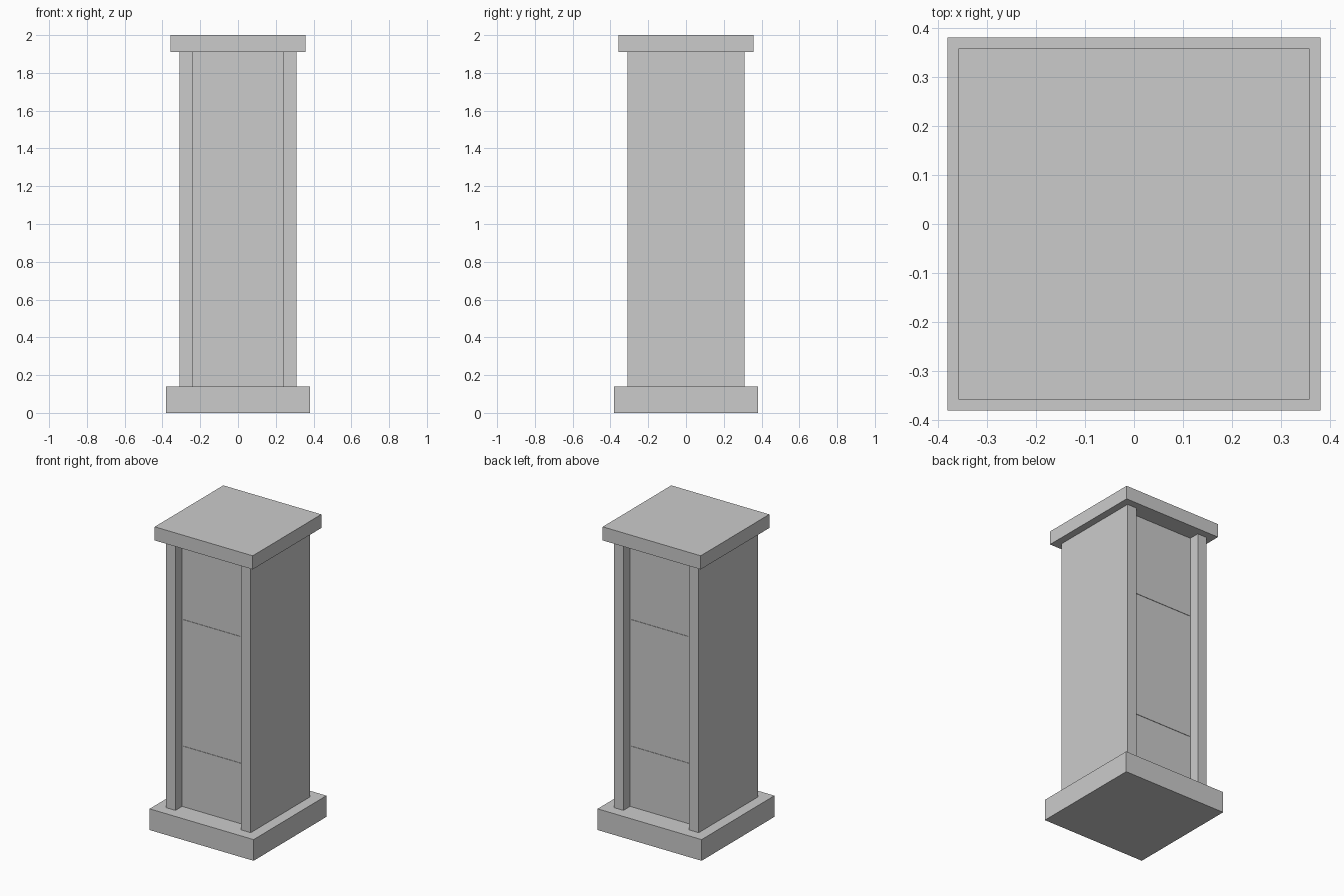
import bpy

if "Cube" in bpy.data.objects:
    bpy.data.objects.remove(bpy.data.objects["Cube"])


def box(name, x, y, z):
    """Box from (min, max) ranges on each axis."""
    bpy.ops.mesh.primitive_cube_add(
        size=1, location=[(a + b) / 2 for a, b in (x, y, z)])
    obj = bpy.context.object
    obj.name = name
    obj.scale = [b - a for a, b in (x, y, z)]
    bpy.ops.object.transform_apply(location=False, rotation=False, scale=True)
    return obj


BASE_TOP, CAP_BOTTOM = 0.14, 1.91
SIDE, INNER = 0.31, 0.24

# Plinth and cap slabs
box("base", (-0.38, 0.38), (-0.38, 0.38), (0, BASE_TOP))
box("cap", (-0.358, 0.358), (-0.358, 0.358), (CAP_BOTTOM, 2.0))

# Full-depth side walls
for name, s in (("left_wall", -1), ("right_wall", 1)):
    box(name, sorted((s * INNER, s * SIDE)), (-SIDE, SIDE), (BASE_TOP, CAP_BOTTOM))

# Recessed core between the walls
box("recessed_core", (-INNER, INNER), (-INNER, INNER), (BASE_TOP, CAP_BOTTOM))

# Thin seam strips across the front and back of the core
for face, s in (("front", -1), ("back", 1)):
    for level, z in (("lower", 0.537), ("upper", 1.373)):
        box(f"{face}_{level}_seam", (-0.232, 0.232),
            sorted((s * (INNER - 0.005), s * (INNER + 0.003))),
            (z - 0.004, z + 0.004))
